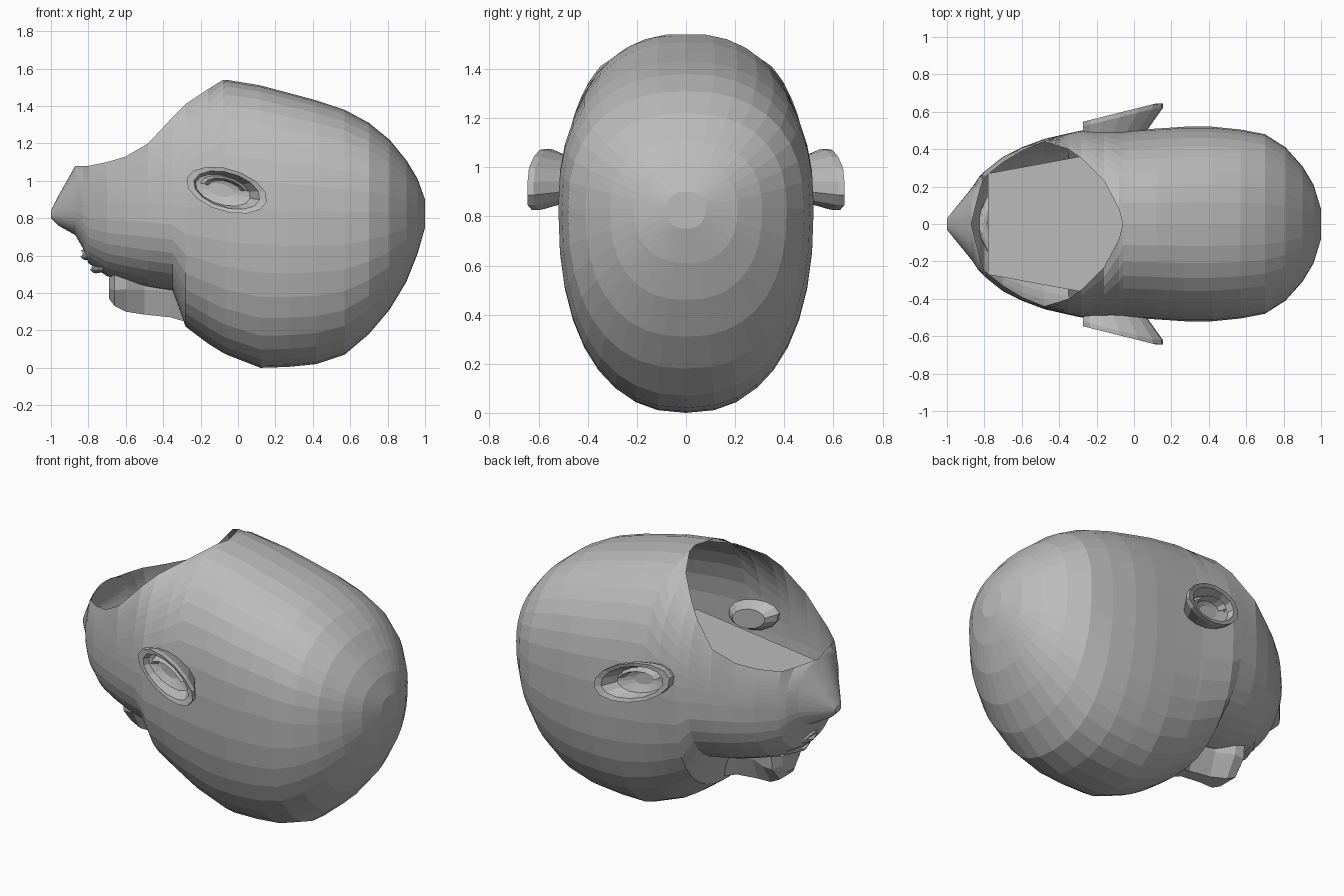
import bpy, bmesh, math

if "Cube" in bpy.data.objects:
    bpy.data.objects.remove(bpy.data.objects["Cube"])

GREY = (0.5, 0.5, 0.5, 1)
mat = bpy.data.materials.new("plain grey")
mat.use_nodes = True
mat.diffuse_color = GREY
mat.node_tree.nodes["Principled BSDF"].inputs["Base Color"].default_value = GREY


def finish(name, bm, recalc=True):
    bmesh.ops.remove_doubles(bm, verts=bm.verts, dist=0.002)
    if recalc:
        bmesh.ops.recalc_face_normals(bm, faces=bm.faces)
    mesh = bpy.data.meshes.new(name)
    bm.to_mesh(mesh)
    bm.free()
    mesh.materials.append(mat)
    obj = bpy.data.objects.new(name, mesh)
    bpy.context.collection.objects.link(obj)
    return obj


def loft(name, rings, closed=False, caps=(False, False), recalc=True):
    bm = bmesh.new()
    rows = [[bm.verts.new(p) for p in ring] for ring in rings]
    count = len(rows[0])
    for a, b in zip(rows, rows[1:]):
        for i in range(count if closed else count - 1):
            j = (i + 1) % count
            bm.faces.new((a[i], b[i], b[j], a[j]))
    for row, cap in zip((rows[0], rows[-1]), caps):
        if cap:
            bm.faces.new(row)
    return finish(name, bm, recalc)


# Head shell: cross-sections along x, left open where the neck is cut
def section(x, low, mid, top, width, gap=0.0, steps=9, power=2.35):
    e = 2 / power
    t_end = math.acos(min(1, (gap / width)) ** (1 / e))
    rise = (top - mid) / max(math.sin(t_end), 0.01) ** e
    half = []
    for i in range(steps + 1):
        t = t_end * (1 - i / steps)
        half.append((x, width * max(math.cos(t), 0) ** e, mid + rise * math.sin(t) ** e))
    for i in range(1, steps + 1):
        t = math.pi / 2 * i / steps
        half.append((x, width * max(math.cos(t), 0) ** e, mid - (mid - low) * math.sin(t) ** e))
    return half + [(px, -py, pz) for px, py, pz in reversed(half[:-1])]


# x, low, mid, top, half width, half gap
stations = [
    (-1.0, .80, .82, .84, .03, 0), (-.96, .76, .84, .92, .08, 0),
    (-.87, .71, .87, 1.08, .19, 0), (-.83, .64, .87, 1.08, .25, .16),
    (-.80, .56, .87, 1.08, .28, .25), (-.70, .49, .88, 1.10, .36, .33),
    (-.60, .46, .88, 1.13, .41, .39), (-.48, .43, .88, 1.20, .455, .44),
    (-.35, .41, .87, 1.34, .485, .40), (-.28, .22, .86, 1.41, .50, .35),
    (-.16, .13, .86, 1.49, .50, .23), (-.08, .08, .85, 1.54, .50, .08),
    (-.06, .07, .85, 1.54, .50, 0), (.12, 0, .85, 1.51, .51, 0),
    (.27, .005, .84, 1.47, .52, 0), (.42, .02, .84, 1.43, .52, 0),
    (.57, .07, .83, 1.38, .505, 0), (.70, .18, .83, 1.31, .48, 0),
    (.81, .31, .83, 1.22, .41, 0), (.90, .46, .83, 1.11, .31, 0),
    (.96, .61, .83, 1.01, .21, 0), (1.0, .75, .83, .90, .08, 0)]
loft("head_shell", [section(*s) for s in stations], caps=(True, True))


# Flat panel inside the neck opening
bm = bmesh.new()
panel = [(-.78, -.27), (.25, -.46), (.25, .46), (-.78, .27)]
bm.faces.new([bm.verts.new((x, y, .9)) for x, y in panel])
finish("inner_panel", bm, False)


# Nose: tapering ridge that flares at the nostrils
def nose_ring(x, low, high, width):
    mid = (low + high) / 2
    return [(x, s * w * width, z) for s, w, z in
            ((1, 1, high), (1, .95, mid), (1, .45, low),
             (-1, .45, low), (-1, .95, mid), (-1, 1, high))]


nose = [(-.26, .24, .55, .14), (-.36, .27, .55, .08), (-.50, .285, .55, .09),
        (-.60, .30, .54, .14), (-.66, .33, .50, .14), (-.69, .37, .48, .08)]
loft("nose", [nose_ring(*n) for n in nose], closed=True, caps=(True, True))

# Lips: two thin folds across the mouth
for name, x, z in (("upper_lip", -.76, .54), ("lower_lip", -.81, .61)):
    bm = bmesh.new()
    bmesh.ops.create_icosphere(bm, subdivisions=2, radius=1)
    for v in bm.verts:
        v.co = (x + v.co.x * .035 + abs(v.co.y) * .05, v.co.y * .17, z + v.co.z * .035)
    finish(name, bm)


# Ears: cupped flaps that swing outward toward the back
def ear_ring(side, scale, base, swing, shift=0.0):
    ring = []
    for i in range(14):
        a = math.tau * i / 14
        u, v = .225 * scale * math.cos(a), .115 * scale * math.sin(a)
        x = -.06 + shift + u * .95 + v * .28
        z = .95 - u * .28 + v * .95
        ring.append((x, side * (base + swing * min(1, (x + .28) / .4)), z))
    return ring


for name, side in (("left_ear", 1), ("right_ear", -1)):
    rings = [ear_ring(side, .5, .43, 0, -.05), ear_ring(side, .78, .48, .02, -.04),
             ear_ring(side, 1, .52, .10), ear_ring(side, 1, .545, .10),
             ear_ring(side, .82, .545, .09), ear_ring(side, .68, .51, .05, -.02),
             ear_ring(side, .3, .50, .03, -.03)]
    loft(name, rings, closed=True, caps=(True, True))

    # Fold inside the cup
    fold = [[(x, y + side * d, z) for x, y, z in ear_ring(side, s, .5, .06, -.01)[1:8]]
            for s, d in ((.62, 0), (.52, .045), (.42, 0))]
    loft(name + "_fold", fold)
